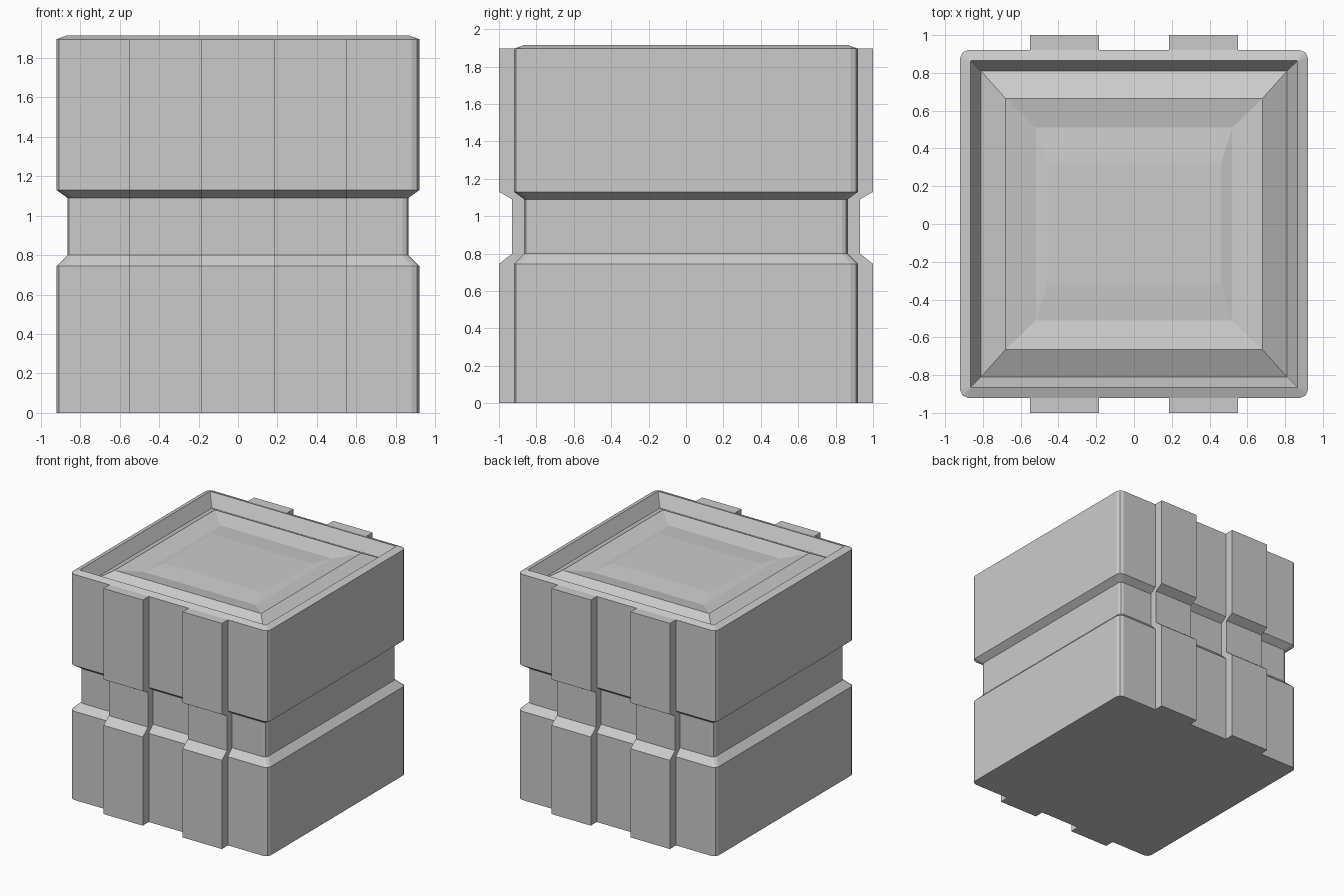
import bpy, bmesh

if "Cube" in bpy.data.objects:
    bpy.data.objects.remove(bpy.data.objects["Cube"])


def finish(name, bm):
    bmesh.ops.recalc_face_normals(bm, faces=bm.faces)
    mesh = bpy.data.meshes.new(name)
    bm.to_mesh(mesh)
    bm.free()
    ob = bpy.data.objects.new(name, mesh)
    bpy.context.collection.objects.link(ob)
    return ob


def rect_ring(bm, x, y, z, c):
    """Rectangle with half sizes x, y and corners cut by c (0 = square)."""
    pts = []
    for sx, sy in ((1, 1), (-1, 1), (-1, -1), (1, -1)):
        if c == 0:
            pts.append((sx * x, sy * y))
            continue
        pair = [(sx * x, sy * (y - c)),
                (sx * (x - c * 0.3), sy * (y - c * 0.3)),
                (sx * (x - c), sy * y)]
        pts += pair if sx * sy > 0 else pair[::-1]
    return [bm.verts.new((px, py, z)) for px, py in pts]


def loft(name, rings, cap_bottom=False, cap_top=False):
    bm = bmesh.new()
    loops = [rect_ring(bm, *r) for r in rings]
    for a, b in zip(loops, loops[1:]):
        n = len(a)
        for i in range(n):
            j = (i + 1) % n
            bm.faces.new((a[i], a[j], b[j], b[i]))
    if cap_bottom:
        bm.faces.new(loops[0])
    if cap_top:
        bm.faces.new(loops[-1])
    return finish(name, bm)


# Box body: waisted walls, chamfered rim, sloped inner wall of the top recess
loft("crate_body", [
    (0.92, 0.92, 0.0, 0.04),
    (0.92, 0.92, 0.745, 0.04),
    (0.865, 0.865, 0.80, 0.03),
    (0.865, 0.865, 1.09, 0.03),
    (0.92, 0.92, 1.13, 0.04),
    (0.92, 0.92, 1.895, 0.04),
    (0.865, 0.865, 1.915, 0.004),
    (0.81, 0.81, 1.81, 0.004),
], cap_bottom=True, cap_top=True)

# Lid panel: raised edge, shallow dish, slightly raised centre
loft("lid_panel", [
    (0.81, 0.81, 1.81, 0),
    (0.68, 0.665, 1.885, 0),
    (0.52, 0.51, 1.855, 0),
    (0.46, 0.32, 1.87, 0),
], cap_top=True)

# Vertical ribs on front and back, following the waist
outer = [(1.0, 0.0), (1.0, 0.745), (0.93, 0.80),
         (0.93, 1.09), (1.0, 1.13), (1.0, 1.895)]
profile = outer + [(d - 0.1, z) for d, z in reversed(outer)]


def rib(name, x0, x1, side):
    bm = bmesh.new()
    a = [bm.verts.new((x0, side * d, z)) for d, z in profile]
    b = [bm.verts.new((x1, side * d, z)) for d, z in profile]
    n = len(a)
    for i in range(n):
        j = (i + 1) % n
        bm.faces.new((a[i], a[j], b[j], b[i]))
    bm.faces.new(a)
    bm.faces.new(b[::-1])
    finish(name, bm)


for face, side in (("front", -1), ("back", 1)):
    rib(face + "_rib_left", -0.55, -0.185, side)
    rib(face + "_rib_right", 0.185, 0.55, side)
